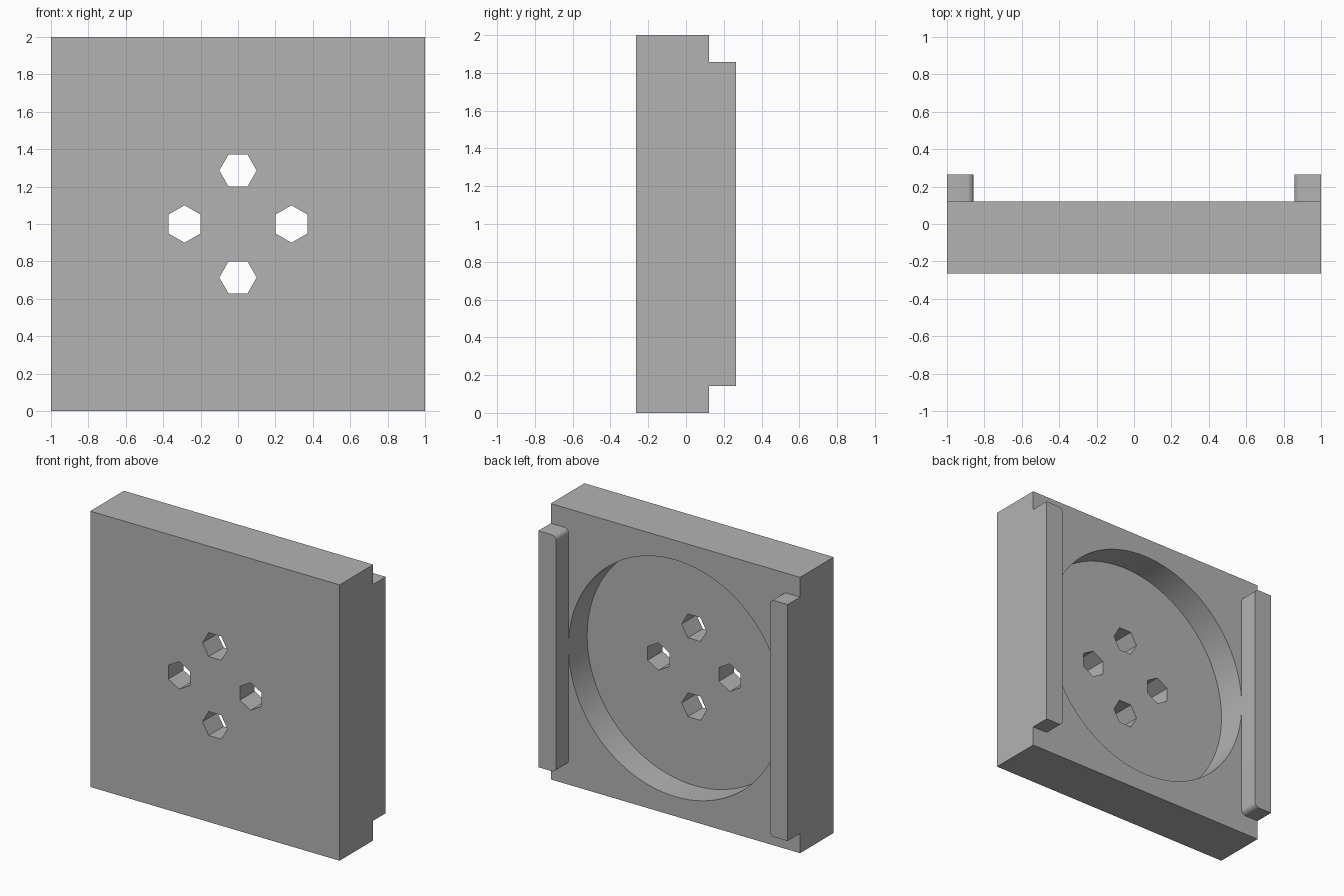
import bpy, bmesh, math
from mathutils import Matrix, Vector

if "Cube" in bpy.data.objects:
    bpy.data.objects.remove(bpy.data.objects["Cube"], do_unlink=True)

FRONT, FACE, BACK = -0.264, 0.121, 0.264   # depth levels along y
RAIL = 0.143                               # rail width and end inset
RECESS_R, RECESS_DEPTH = 0.858, 0.214

grey = bpy.data.materials.new("plain_grey")
grey.use_nodes = True
colour = (0.45, 0.45, 0.45, 1)
grey.diffuse_color = colour
grey.node_tree.nodes["Principled BSDF"].inputs["Base Color"].default_value = colour


def add_object(name, bm):
    bmesh.ops.recalc_face_normals(bm, faces=bm.faces[:])
    mesh = bpy.data.meshes.new(name)
    bm.to_mesh(mesh)
    bm.free()
    mesh.materials.append(grey)
    obj = bpy.data.objects.new(name, mesh)
    bpy.context.collection.objects.link(obj)
    return obj


def add_box(bm, low, high):
    low, high = Vector(low), Vector(high)
    matrix = Matrix.Translation((low + high) / 2) @ Matrix.Diagonal((*(high - low), 1))
    bmesh.ops.create_cube(bm, size=1, matrix=matrix)


def add_prism(bm, sides, radius, x, z, y0, y1, turn=0):
    # Regular prism running along y
    matrix = (Matrix.Translation((x, (y0 + y1) / 2, z))
              @ Matrix.Rotation(turn, 4, 'Y') @ Matrix.Rotation(math.pi / 2, 4, 'X'))
    bmesh.ops.create_cone(bm, cap_ends=True, segments=sides, radius1=radius,
                          radius2=radius, depth=y1 - y0, matrix=matrix)


def smooth(obj):
    bpy.ops.object.select_all(action='DESELECT')
    obj.select_set(True)
    bpy.context.view_layer.objects.active = obj
    bpy.ops.object.shade_smooth_by_angle(angle=math.radians(30))


def cut(target, cutter):
    mod = target.modifiers.new(cutter.name, 'BOOLEAN')
    mod.operation, mod.solver, mod.object = 'DIFFERENCE', 'EXACT', cutter
    bpy.context.view_layer.objects.active = target
    bpy.ops.object.modifier_apply(modifier=mod.name)
    bpy.data.objects.remove(cutter, do_unlink=True)


# Square base plate
bm = bmesh.new()
add_box(bm, (-1, FRONT, 0), (1, FACE, 2))
plate = add_object("base_plate", bm)

# Round recess in the back
bm = bmesh.new()
add_prism(bm, 96, RECESS_R, 0, 1, FACE - RECESS_DEPTH, BACK + 0.1)
cut(plate, add_object("recess_cutter", bm))

# Four hexagonal through holes, each pointing sideways to its radius
bm = bmesh.new()
for i in range(4):
    angle = i * math.pi / 2
    turn = math.pi / 2 if i % 2 == 0 else 0
    add_prism(bm, 6, 0.1, 0.286 * math.cos(angle), 1 + 0.286 * math.sin(angle),
              FRONT - 0.1, BACK, turn + math.pi / 6)
cut(plate, add_object("hole_cutter", bm))
smooth(plate)

# Side rails with rounded inner corners
for name, side in (("left_rail", 1), ("right_rail", -1)):
    bm = bmesh.new()
    add_box(bm, (min(side, side * (1 - RAIL)), FACE, RAIL),
            (max(side, side * (1 - RAIL)), BACK, 2 - RAIL))
    inner = [e for e in bm.edges if all(abs(v.co.x) < 0.95 for v in e.verts)
             and abs(e.verts[0].co.z - e.verts[1].co.z) < 0.01]
    bmesh.ops.bevel(bm, geom=inner, offset=0.036, segments=6, profile=0.5,
                    affect='EDGES')
    smooth(add_object(name, bm))
